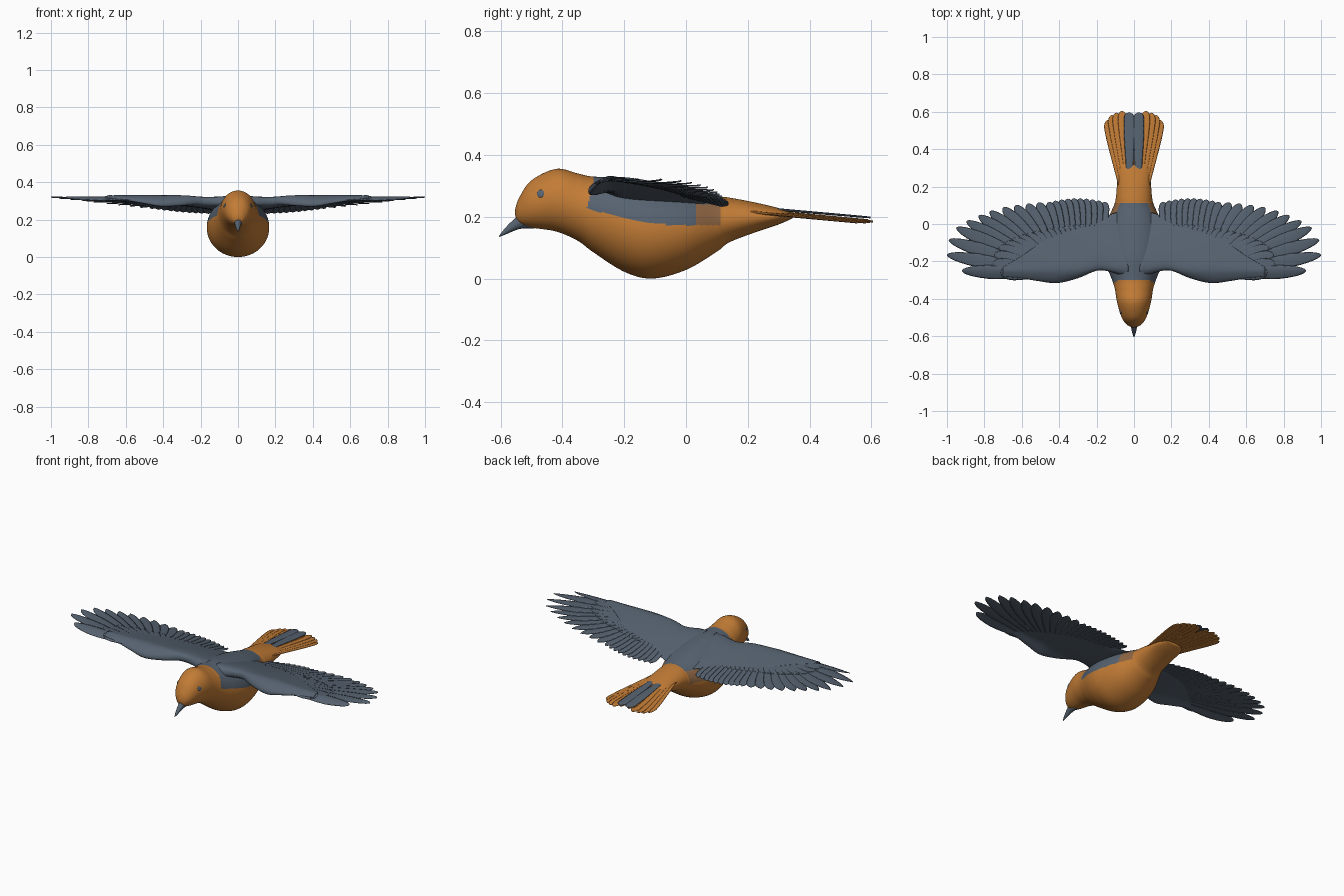
import bpy, bmesh, math
from mathutils import Vector

cube = bpy.data.objects.get("Cube")
if cube:
    bpy.data.objects.remove(cube, do_unlink=True)


def material(name, colour):
    m = bpy.data.materials.new(name)
    m.use_nodes = True
    m.diffuse_color = (*colour, 1)
    bsdf = m.node_tree.nodes["Principled BSDF"]
    bsdf.inputs["Base Color"].default_value = (*colour, 1)
    bsdf.inputs["Roughness"].default_value = 0.8
    return m


orange = material("orange plumage", (0.54, 0.2, 0.036))
grey = material("slate grey", (0.093, 0.123, 0.162))
brown = material("brown flank", (0.27, 0.13, 0.055))


def interpolate(stations, steps):
    """Smooth Catmull-Rom resampling of a list of tuples."""
    pts = [Vector(s) for s in stations]
    pts = [pts[0]] + pts + [pts[-1]]
    out = []
    for i in range(1, len(pts) - 2):
        a, b, c, d = pts[i - 1:i + 3]
        for k in range(steps):
            t = k / steps
            out.append(0.5 * (2 * b + (c - a) * t + (2 * a - 5 * b + 4 * c - d) * t ** 2
                              + (3 * b - a - 3 * c + d) * t ** 3))
    return out + [pts[-1]]


def loft(bm, rings):
    """Skin closed rings of points and cap both ends."""
    rows = [[bm.verts.new(p) for p in ring] for ring in rings]
    n = len(rows[0])
    for r, s in zip(rows, rows[1:]):
        for i in range(n):
            bm.faces.new((r[i], r[(i + 1) % n], s[(i + 1) % n], s[i]))
    bm.faces.new(rows[0])
    bm.faces.new(rows[-1])


def finish(bm, name, mats, rule=None):
    """Turn a bmesh into a smooth object, colouring faces by a rule."""
    bmesh.ops.recalc_face_normals(bm, faces=bm.faces)
    for f in bm.faces:
        f.smooth = True
        if rule:
            f.material_index = rule(f.calc_center_median())
    mesh = bpy.data.meshes.new(name)
    bm.to_mesh(mesh)
    bm.free()
    for m in mats:
        mesh.materials.append(m)
    obj = bpy.data.objects.new(name, mesh)
    bpy.context.scene.collection.objects.link(obj)
    return obj


def circle(n):
    return [(math.cos(math.tau * i / n), math.sin(math.tau * i / n)) for i in range(n)]


def feather(bm, root, tip, width, height, taper=0.8, tilt=0.0, side=1, thick=0.004):
    """Thin blade with a rounded tip following the surface height(x, y)."""
    root, tip = Vector(root), Vector(tip)
    along = tip - root
    across = Vector((-along.y, along.x)).normalized()
    rings = []
    for t in (0, 0.15, 0.3, 0.45, 0.6, 0.7, 0.8, 0.87, 0.92, 0.96, 0.985, 1):
        w = width * min(1, 0.45 + 0.8 * t)
        if t > taper:
            w *= math.sqrt(max(0.004, 1 - ((t - taper) / (1 - taper)) ** 2))
        ring = []
        for c, s in circle(10):
            p = root + along * t + across * (c * w)
            z = height(p.x, p.y) + thick * s * (1 - 0.4 * t) + tilt * c
            ring.append((side * p.x, p.y, z))
        rings.append(ring)
    loft(bm, rings)


# Body and head: y, half width, bottom, top
body_stations = [
    (-0.553, 0.006, 0.205, 0.225), (-0.54, 0.036, 0.178, 0.262), (-0.5, 0.066, 0.165, 0.318),
    (-0.42, 0.09, 0.152, 0.355), (-0.35, 0.102, 0.122, 0.34), (-0.3, 0.117, 0.085, 0.33),
    (-0.2, 0.155, 0.022, 0.328), (-0.11, 0.167, 0.0, 0.315), (0.0, 0.15, 0.028, 0.293),
    (0.1, 0.107, 0.087, 0.268), (0.14, 0.097, 0.117, 0.262), (0.22, 0.09, 0.148, 0.247),
    (0.3, 0.082, 0.175, 0.228), (0.345, 0.05, 0.195, 0.212)]
bm = bmesh.new()
rings = []
for y, w, lo, hi in interpolate(body_stations, 10):
    mid, half = (lo + hi) / 2, (hi - lo) / 2
    rings.append([(w * c, y, mid + half * s) for c, s in circle(180)])
loft(bm, rings)


def body_colour(c):
    """Grey saddle over the back, brown where it meets the rump."""
    edge = 0.172 + 0.35 * max(0, -c.y - 0.03) ** 1.5
    front = -0.3 - 0.3 * max(0, 0.3 - c.z)
    if not front < c.y < 0.11 or c.z < edge:
        return 0
    return 2 if c.y > 0.03 and c.z < 0.24 else 1


finish(bm, "body", [orange, grey, brown], body_colour)

# Beak, curving down
bm = bmesh.new()
beak = [(-0.49, 0.192, 0.03), (-0.53, 0.188, 0.026), (-0.56, 0.171, 0.018),
        (-0.585, 0.153, 0.011), (-0.605, 0.137, 0.002)]
loft(bm, [[(0.8 * r * c, y, z + r * s) for c, s in circle(20)]
          for y, z, r in interpolate(beak, 4)])
finish(bm, "beak", [grey])

# Eyes, flat discs lying on the head
for side, label in ((1, "left"), (-1, "right")):
    bm = bmesh.new()
    bmesh.ops.create_uvsphere(bm, u_segments=16, v_segments=10, radius=0.013)
    eye = finish(bm, label + "_eye", [grey])
    eye.location = (side * 0.072, -0.47, 0.275)
    eye.rotation_euler = Vector((side, -0.3, 0.28)).to_track_quat("X", "Z").to_euler()
    eye.scale = (0.3, 1, 1)


def wing_z(x, y):
    """Wing surface: droops at the leading edge and behind, flat at the tip."""
    x = min(abs(x), 1)
    return 0.325 - 0.27 * max(0, y + 0.25) * (1 - x) ** 0.8 - 0.35 * max(0, -0.25 - y)


# Inner wing: x, leading y, trailing y, half thickness
arm_stations = [
    (0.03, -0.29, 0.08, 0.045), (0.13, -0.255, 0.05, 0.043), (0.2, -0.25, 0.01, 0.039),
    (0.3, -0.29, -0.01, 0.036), (0.41, -0.316, -0.05, 0.032), (0.5, -0.307, -0.1, 0.022),
    (0.6, -0.291, -0.17, 0.012), (0.7, -0.28, -0.23, 0.004)]

# Flight feathers, from the wing tip inwards
primary_tips = [
    (0.92, -0.25), (1.0, -0.165), (0.99, -0.085), (0.95, -0.02), (0.895, 0.015), (0.83, 0.045),
    (0.77, 0.068), (0.7, 0.088), (0.635, 0.1), (0.57, 0.108), (0.51, 0.115)]

for side, label in ((1, "left"), (-1, "right")):
    bm = bmesh.new()
    rings = []
    for x, lead, trail, half in interpolate(arm_stations, 5):
        ring = []
        for c, s in circle(28):
            u = (1 - c) / 2
            y = lead + (trail - lead) * u ** 1.3
            h = half * (1 - 0.75 * u)
            ring.append((side * x, y, wing_z(x, y) + 0.005 - 0.8 * h + h * s))
        rings.append(ring)
    loft(bm, rings)
    finish(bm, label + "_inner_wing", [grey])

    # Root, tip, half width and taper of each feather
    layout = []
    for i, tip in enumerate(primary_tips):
        f = i / (len(primary_tips) - 1)
        layout.append(((0.46 - 0.07 * f, -0.27 + 0.07 * f), tip, 0.039 - 0.005 * f, 0.55 + 0.25 * f))
    for i in range(10):
        f = i / 9
        layout.append(((0.38 - 0.2 * f, -0.19 + 0.03 * f),
                       (0.455 - 0.3 * f, 0.118 + 0.02 * math.sin(math.pi * f)), 0.027, 0.85))

    bm = bmesh.new()
    for root, tip, width, taper in layout:
        feather(bm, root, tip, width, lambda x, y: wing_z(x, y) - 0.004, taper, 0.003, side)
    finish(bm, label + "_flight_feathers", [grey])

    # Shorter covering feathers over the roots
    bm = bmesh.new()
    for root, tip, width, taper in layout:
        r = Vector(root)
        feather(bm, r, r.lerp(Vector(tip), 0.55), width,
                lambda x, y: wing_z(x, y) - 0.001, 0.75, 0.0015, side, 0.003)
    finish(bm, label + "_covert_feathers", [grey])


def tail_z(x, y):
    return 0.224 - 0.085 * (y - 0.2) - 0.06 * abs(x)


# Tail fan
bm = bmesh.new()
tail = [(0.012, 0.03, 0.59), (0.03, 0.065, 0.605), (0.045, 0.095, 0.595),
        (0.058, 0.12, 0.582), (0.07, 0.142, 0.555)]
for side in (1, -1):
    for i, (x0, x1, y1) in enumerate(tail):
        feather(bm, (x0, 0.2), (x1, y1), 0.026, lambda x, y: tail_z(x, y) - 0.001 * i,
                0.88, -0.002, side, 0.005)
finish(bm, "tail_feathers", [orange])

# Central grey tail feathers
bm = bmesh.new()
for side in (1, -1):
    feather(bm, (0.022, 0.18), (0.026, 0.597), 0.029, lambda x, y: tail_z(x, y) + 0.009,
            0.92, -0.001, side, 0.005)
finish(bm, "central_tail_feathers", [grey])
